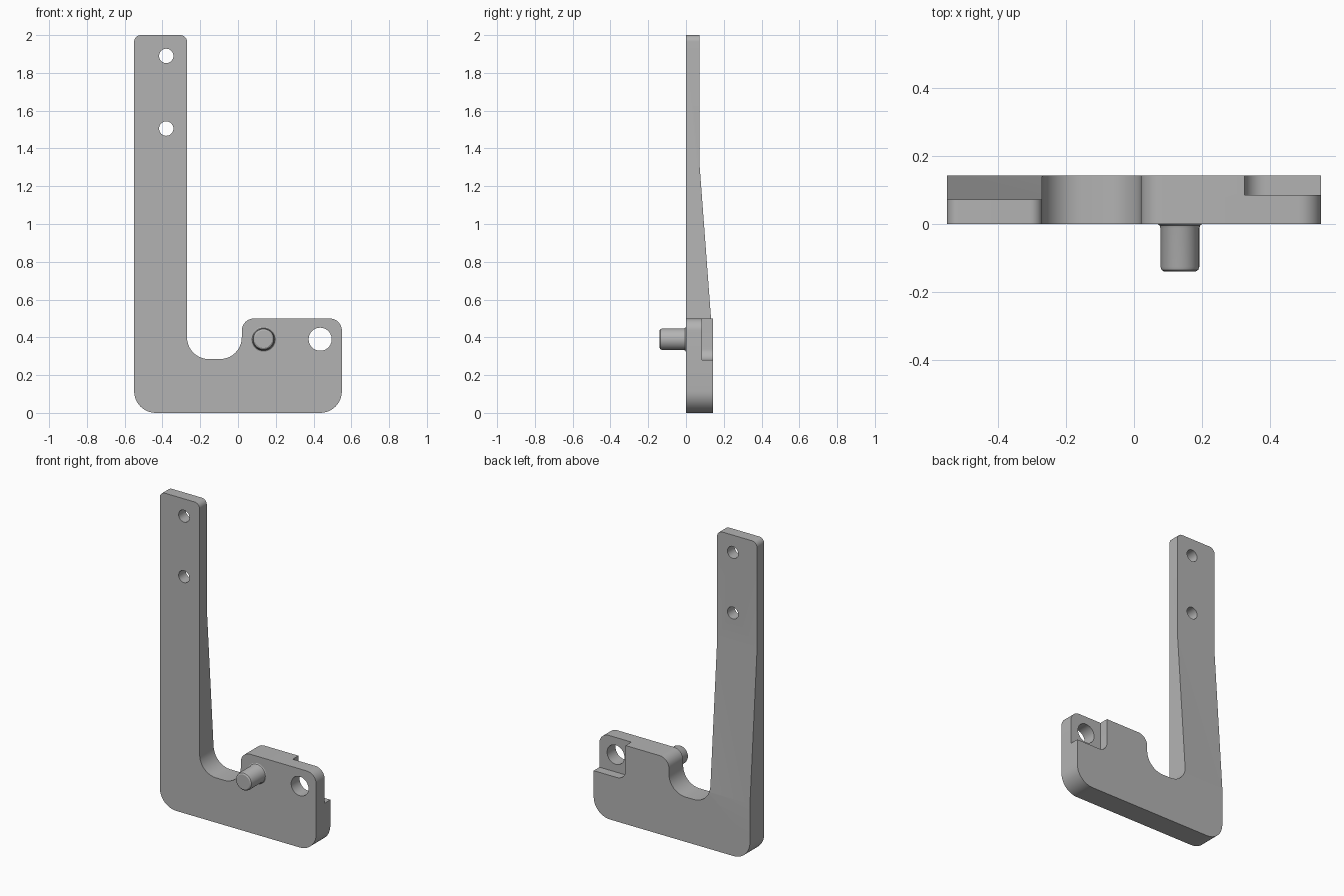
import bpy, bmesh, math
from mathutils import Vector, Matrix

if "Cube" in bpy.data.objects:
    bpy.data.objects.remove(bpy.data.objects["Cube"], do_unlink=True)

THICK = 0.143

grey = bpy.data.materials.new("plain grey")
grey.use_nodes = True
COLOUR = (0.45, 0.45, 0.45, 1)
grey.diffuse_color = COLOUR
grey.node_tree.nodes["Principled BSDF"].inputs["Base Color"].default_value = COLOUR


def make_object(name, bm):
    bmesh.ops.recalc_face_normals(bm, faces=bm.faces)
    mesh = bpy.data.meshes.new(name)
    bm.to_mesh(mesh)
    bm.free()
    mesh.materials.append(grey)
    obj = bpy.data.objects.new(name, mesh)
    bpy.context.collection.objects.link(obj)
    return obj


def rounded(corners, steps=10):
    """Outline whose corners (x, z, radius) are replaced by arcs."""
    points = []
    for i, (x, z, r) in enumerate(corners):
        p = Vector((x, z))
        if r == 0:
            points.append(p)
            continue
        a = (Vector(corners[i - 1][:2]) - p).normalized()
        b = (Vector(corners[(i + 1) % len(corners)][:2]) - p).normalized()
        for k in range(steps + 1):
            t = k / steps * math.pi / 2
            points.append(p + r * (a * (1 - math.sin(t)) + b * (1 - math.cos(t))))
    return points


def extrude(name, points, start, end, axis="Y"):
    """Prism from an outline: x-z points along Y, or y-z points along X."""
    place = (lambda p, d: (p.x, d, p.y)) if axis == "Y" else (lambda p, d: (d, p.x, p.y))
    bm = bmesh.new()
    face = bm.faces.new([bm.verts.new(place(p, start)) for p in points])
    moved = bmesh.ops.extrude_face_region(bm, geom=[face])["geom"]
    shift = Vector(place(Vector((0, 0)), end - start))
    bmesh.ops.translate(bm, vec=shift, verts=[v for v in moved if isinstance(v, bmesh.types.BMVert)])
    return make_object(name, bm)


def circle(x, z, r, n=40):
    return [Vector((x + r * math.cos(2 * math.pi * i / n), z + r * math.sin(2 * math.pi * i / n)))
            for i in range(n)]


def cut(target, cutter):
    cutter.hide_render = True
    mod = target.modifiers.new(cutter.name, "BOOLEAN")
    mod.operation = "DIFFERENCE"
    mod.solver = "EXACT"
    mod.object = cutter
    bpy.context.view_layer.objects.active = target
    bpy.ops.object.modifier_apply(modifier=mod.name)
    bpy.data.objects.remove(cutter, do_unlink=True)


def smooth(obj):
    bpy.ops.object.select_all(action="DESELECT")
    obj.select_set(True)
    bpy.context.view_layer.objects.active = obj
    bpy.ops.object.shade_smooth_by_angle(angle=math.radians(30))


# Flat bracket with a tall arm, a rounded notch and a short block
bracket = extrude("bracket", rounded([
    (-0.55, 0, 0.115), (0.55, 0, 0.115), (0.55, 0.5, 0.065), (0.02, 0.5, 0.065),
    (0.02, 0.285, 0.115), (-0.27, 0.285, 0.115), (-0.27, 2, 0.035), (-0.55, 2, 0.035)]),
    0, THICK)

# Tapered back of the arm
taper = [Vector(p) for p in ((THICK, 0.36), (0.072, 1.31), (0.072, 2.1), (0.3, 2.1), (0.3, 0.36))]
cut(bracket, extrude("taper_cutter", taper, -0.7, -0.13, "X"))

# Step in the back of the block, with a rounded inner corner
step = rounded([(0.325, 0.28, 0.06), (0.7, 0.28, 0), (0.7, 0.6, 0), (0.325, 0.6, 0)])
cut(bracket, extrude("step_cutter", step, 0.085, 0.3))

# Through holes
for x, z, r in ((-0.38, 1.89, 0.038), (-0.38, 1.505, 0.038), (0.435, 0.39, 0.061)):
    cut(bracket, extrude("hole_cutter", circle(x, z, r), -0.2, 0.4))
smooth(bracket)

# Pin on the front, flared at its base and rounded at its tip
profile = [(0, 0.01), (0.066, 0.01), (0.066, 0), (0.06, -0.004), (0.057, -0.012), (0.057, -0.126),
           (0.054, -0.135), (0.046, -0.14), (0, -0.14)]
bm = bmesh.new()
verts = [bm.verts.new((r, y, 0)) for r, y in profile]
edges = [bm.edges.new(pair) for pair in zip(verts, verts[1:])]
bmesh.ops.spin(bm, geom=verts + edges, cent=(0, 0, 0), axis=(0, 1, 0), angle=2 * math.pi, steps=40)
bmesh.ops.remove_doubles(bm, verts=bm.verts, dist=0.0005)
bmesh.ops.transform(bm, matrix=Matrix.Translation((0.135, 0, 0.39)), verts=bm.verts)
smooth(make_object("pin", bm))
